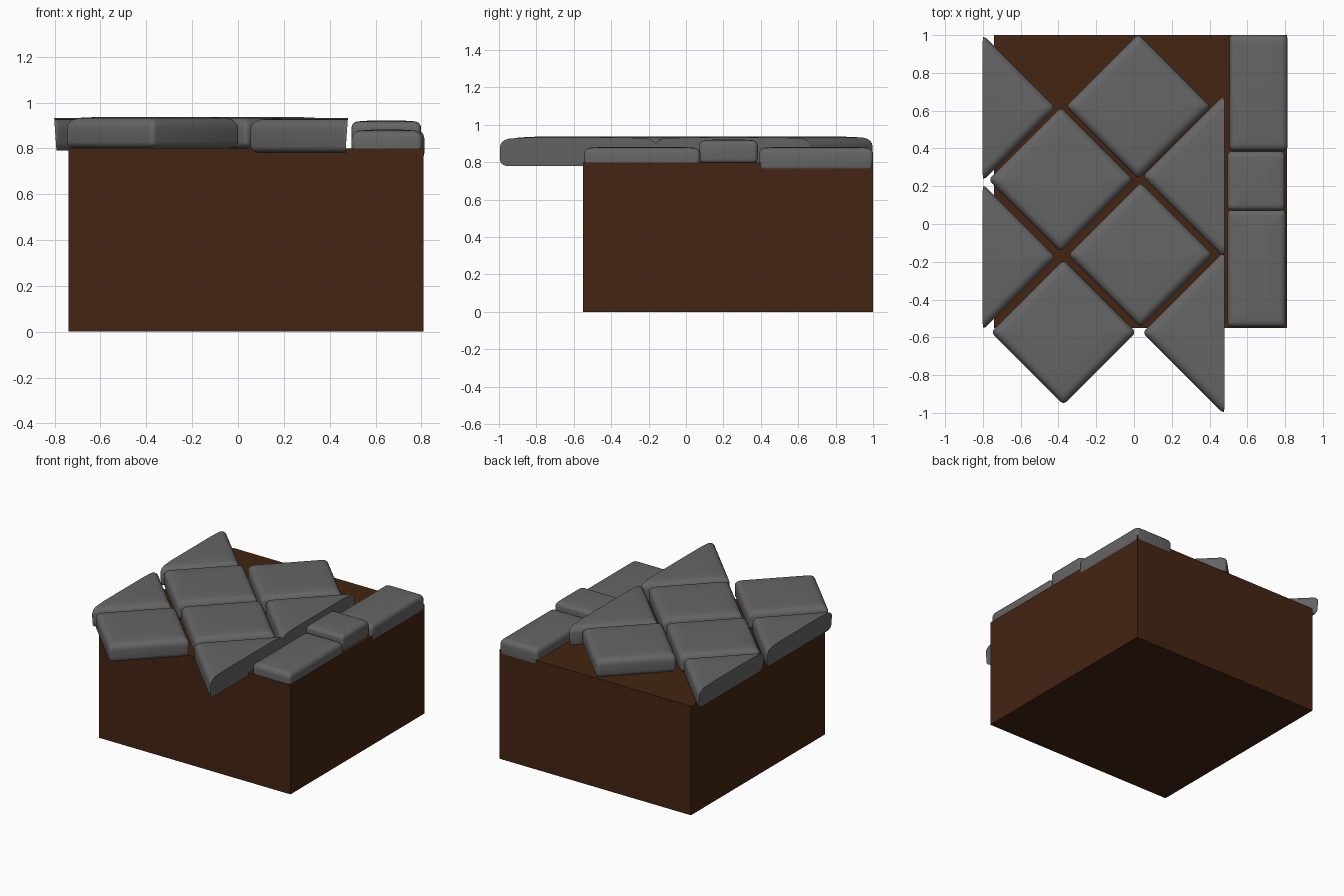
import bpy, bmesh
from math import sin, cos, pi, radians
from mathutils import Matrix, Vector

if "Cube" in bpy.data.objects:
    bpy.data.objects.remove(bpy.data.objects["Cube"])


def outline(hx, hy, r, n=5):
    """Rounded rectangle outline, counter-clockwise."""
    pts = []
    for q, (sx, sy) in enumerate([(1, 1), (-1, 1), (-1, -1), (1, -1)]):
        for i in range(n + 1):
            a = pi / 2 * (q + i / n)
            pts.append((sx * (hx - r) + r * cos(a), sy * (hy - r) + r * sin(a)))
    return pts


def finish(bm, name, mat=None, smooth=True):
    bmesh.ops.recalc_face_normals(bm, faces=bm.faces[:])
    me = bpy.data.meshes.new(name)
    bm.to_mesh(me)
    bm.free()
    if smooth:
        me.shade_smooth()
        me.set_sharp_from_angle(angle=radians(40))
    if mat:
        me.materials.append(mat)
    ob = bpy.data.objects.new(name, me)
    bpy.context.collection.objects.link(ob)
    return ob


def tile(name, cx, cy, hx, hy, z0, z1, angle=0, cut=0, bevel=0.045):
    """Pillow-edged stone; cut = +1/-1 keeps the half left/right of the centre."""
    bm = bmesh.new()
    low, n = 0.03, 5
    prof = []
    for i in range(n + 1):
        a = pi / 2 * i / n
        prof.append((low * (1 - sin(a)), z0 + low * (1 - cos(a))))
    for i in range(n + 1):
        a = pi / 2 * i / n
        prof.append((bevel * (1 - cos(a)), z1 - 0.004 - bevel * (1 - sin(a))))
    prof.append((bevel + 0.06, z1))
    rings = [[bm.verts.new((x, y, z)) for x, y in outline(hx - d, hy - d, 0.022)]
             for d, z in prof]
    for a, b in zip(rings, rings[1:]):
        for i in range(len(a)):
            j = (i + 1) % len(a)
            bm.faces.new((a[i], a[j], b[j], b[i]))
    bm.faces.new(rings[0][::-1])
    bm.faces.new(rings[-1])
    bm.transform(Matrix.Translation((cx, cy, 0)) @ Matrix.Rotation(angle, 4, 'Z'))
    if cut:
        # sawn face leaning slightly outward at the top
        bmesh.ops.bisect_plane(bm, geom=bm.verts[:] + bm.edges[:] + bm.faces[:],
                               plane_co=(cx, cy, (z0 + z1) / 2),
                               plane_no=Vector((cut, 0, -0.07)).normalized(),
                               clear_outer=True)
        bmesh.ops.holes_fill(bm, edges=[e for e in bm.edges if e.is_boundary], sides=0)
    return finish(bm, name, MAT_STONE)


MAT_SOIL = bpy.data.materials.new("soil_brown")
MAT_SOIL.diffuse_color = (0.057, 0.018, 0.006, 1)
MAT_SOIL.use_nodes = True
MAT_SOIL.node_tree.nodes["Principled BSDF"].inputs["Base Color"].default_value = MAT_SOIL.diffuse_color
MAT_STONE = bpy.data.materials.new("stone_grey")
MAT_STONE.diffuse_color = (0.13, 0.13, 0.13, 1)
MAT_STONE.use_nodes = True
MAT_STONE.node_tree.nodes["Principled BSDF"].inputs["Base Color"].default_value = MAT_STONE.diffuse_color

# ground block
bm = bmesh.new()
bmesh.ops.create_cube(bm, size=1)
bm.transform(Matrix.Translation((0.035, 0.225, 0.4)) @ Matrix.Diagonal((1.55, 1.55, 0.8, 1)))
finish(bm, "ground_block", MAT_SOIL, smooth=False)

# whole diamond paving stones
S = 0.271
for i, (x, y) in enumerate([(0.023, 0.623), (-0.387, 0.235), (0.035, -0.163), (-0.373, -0.573)]):
    tile(f"diamond_stone_{i + 1}", x, y, S, S, 0.80, 0.937, pi / 4)

# half stones: sawn on the left and right edges of the paving
for i, y in enumerate([0.615, -0.175]):
    tile(f"left_half_stone_{i + 1}", -0.797, y, S, S, 0.79, 0.932, pi / 4, cut=-1)
for i, y in enumerate([0.252, -0.575]):
    tile(f"right_half_stone_{i + 1}", 0.474, y, 0.303, 0.303, 0.78, 0.932, pi / 4, cut=1)

# border stones along the right side
tile("border_stone_back", 0.659, 0.695, 0.154, 0.306, 0.75, 0.882, bevel=0.035)
tile("border_stone_middle", 0.647, 0.228, 0.152, 0.156, 0.79, 0.922, bevel=0.03)
tile("border_stone_front", 0.650, -0.235, 0.154, 0.311, 0.75, 0.882, bevel=0.035)
